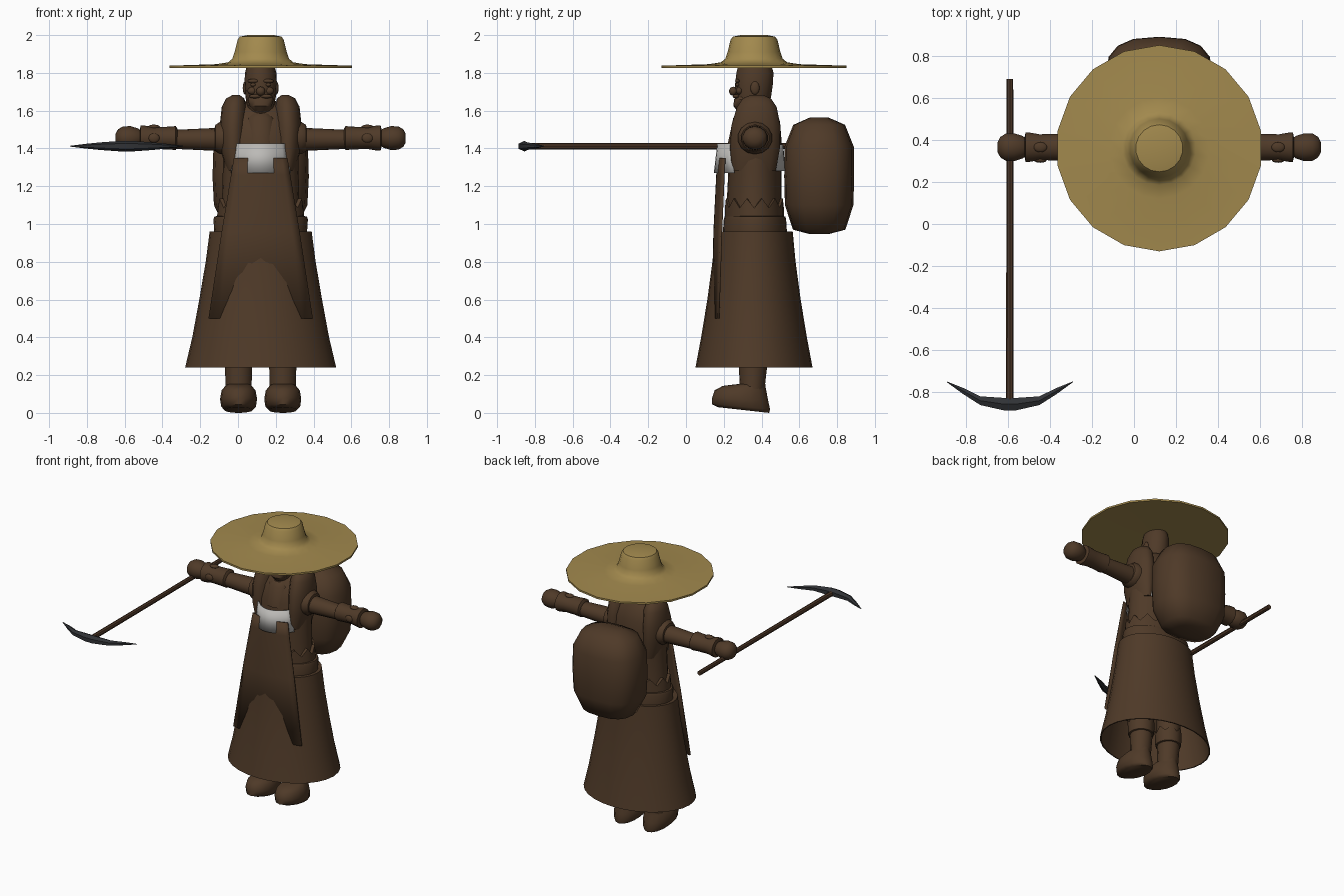
import bpy, bmesh, math
from mathutils import Vector, Matrix

CX, CY = 0.12, 0.365   # body axis


def material(name, rgb):
    m = bpy.data.materials.new(name)
    m.diffuse_color = (*rgb, 1)
    return m


BROWN = material("brown cloth", (0.078, 0.042, 0.021))
STRAW = material("straw", (0.36, 0.25, 0.075))
WHITE = material("pale linen", (0.50, 0.49, 0.47))
IRON = material("dark iron", (0.03, 0.032, 0.036))
WOOD = material("wood", (0.075, 0.038, 0.02))


def finish(name, bm, mat, angle=40):
    bmesh.ops.recalc_face_normals(bm, faces=bm.faces)
    me = bpy.data.meshes.new(name)
    bm.to_mesh(me)
    bm.free()
    me.materials.append(mat)
    ob = bpy.data.objects.new(name, me)
    bpy.context.collection.objects.link(ob)
    bpy.context.view_layer.objects.active = ob
    ob.select_set(True)
    bpy.ops.object.shade_smooth_by_angle(angle=math.radians(angle))
    ob.select_set(False)
    return ob


def loft(name, rings, mat, n=20, axis='Z', caps=True, power=1.0, zigzag=None, angle=40):
    """Rings are (position along axis, centre a, centre b, radius a, radius b)."""
    bm = bmesh.new()
    loops = []
    for k, (p, ca, cb, ra, rb) in enumerate(rings):
        loop = []
        for i in range(n):
            t = 2 * math.pi * i / n + math.pi / 2
            c, s = math.cos(t), math.sin(t)
            a = ca + ra * math.copysign(abs(c) ** power, c)
            b = cb + rb * math.copysign(abs(s) ** power, s)
            q = p + (zigzag[1] * (i % 2) if zigzag and k in zigzag[0] else 0)
            loop.append(bm.verts.new({'Z': (a, b, q), 'X': (q, a, b), 'Y': (a, q, b)}[axis]))
        loops.append(loop)
    for l0, l1 in zip(loops, loops[1:]):
        for i in range(n):
            j = (i + 1) % n
            bm.faces.new((l0[i], l0[j], l1[j], l1[i]))
    if caps:
        bm.faces.new(loops[0])
        bm.faces.new(loops[-1])
    return finish(name, bm, mat, angle)


def ball(name, centre, radii, mat, u=16, v=10):
    bm = bmesh.new()
    bmesh.ops.create_uvsphere(bm, u_segments=u, v_segments=v, radius=1,
                              matrix=Matrix.Translation(centre) @ Matrix.Diagonal((*radii, 1)))
    return finish(name, bm, mat, 60)


def sheet(name, rows, mat, thick, n=10):
    """Curved cloth; rows are (z, half width, y at edge, y at middle)."""
    bm = bmesh.new()
    grid = [[bm.verts.new((CX + hw * u, ym + (ye - ym) * u * u, z))
             for u in (2 * i / n - 1 for i in range(n + 1))] for z, hw, ye, ym in rows]
    for a, b in zip(grid, grid[1:]):
        for i in range(n):
            bm.faces.new((a[i], a[i + 1], b[i + 1], b[i]))
    ob = finish(name, bm, mat)
    mod = ob.modifiers.new("thickness", 'SOLIDIFY')
    mod.thickness = thick
    mod.offset = 0


def body(rows):
    return [(z, CX, cy, rx, ry) for z, cy, rx, ry in rows]


# Straw hat: wide flat brim and a tapering crown
loft("straw_hat", [(z, CX, 0.36, r, r) for z, r in (
    (1.835, 0.10), (1.825, 0.49), (1.838, 0.49), (1.846, 0.24), (1.856, 0.175), (1.875, 0.152),
    (1.91, 0.14), (1.975, 0.124), (1.992, 0.112), (2.0, 0.07))], STRAW, 18)

# Head, with beard, nose, moustache, brows and ears
loft("head", body([(1.56, 0.37, 0.05, 0.06), (1.62, 0.345, 0.07, 0.08), (1.67, 0.355, 0.08, 0.095),
                   (1.74, 0.36, 0.086, 0.10), (1.80, 0.365, 0.083, 0.098), (1.85, 0.365, 0.07, 0.085)]), BROWN, 16)
loft("beard", body([(1.595, 0.30, 0.03, 0.025), (1.625, 0.295, 0.06, 0.045),
                    (1.66, 0.30, 0.07, 0.045), (1.685, 0.31, 0.055, 0.04)]), BROWN, 14)
ball("nose", (CX, 0.25, 1.703), (0.024, 0.022, 0.024), BROWN)
for s in (-1, 1):
    ball("moustache", (CX + s * 0.03, 0.265, 1.676), (0.032, 0.018, 0.011), BROWN)
    ball("cheek", (CX + s * 0.045, 0.282, 1.705), (0.025, 0.018, 0.02), BROWN)
    ball("eyebrow", (CX + s * 0.04, 0.272, 1.757), (0.03, 0.012, 0.011), BROWN)
    ball("eye", (CX + s * 0.04, 0.272, 1.737), (0.015, 0.01, 0.009), BROWN)
    ball("ear", (CX + s * 0.083, 0.365, 1.72), (0.012, 0.024, 0.035), BROWN)

# Torso, belt and zigzag waist trim
loft("torso", body([(0.95, 0.365, 0.225, 0.155), (1.1, 0.36, 0.205, 0.145), (1.3, 0.365, 0.20, 0.14),
                    (1.45, 0.37, 0.20, 0.135), (1.54, 0.38, 0.185, 0.118), (1.61, 0.39, 0.14, 0.085),
                    (1.65, 0.40, 0.08, 0.05)]), BROWN, 24)
loft("belt", body([(0.95, 0.365, 0.245, 0.17), (1.025, 0.365, 0.25, 0.165), (1.04, 0.365, 0.245, 0.16),
                   (1.045, 0.365, 0.20, 0.13)]), BROWN, 24)
loft("waist_trim", body([(1.03, 0.362, 0.232, 0.157), (1.085, 0.362, 0.226, 0.156),
                         (1.085, 0.362, 0.19, 0.13)]), BROWN, 24, zigzag=((1, 2), 0.05), caps=False)

# Long flared skirt, open underneath
loft("skirt", body([(0.955, 0.362, 0.22, 0.15), (0.96, 0.36, 0.27, 0.205), (0.8, 0.36, 0.291, 0.22),
                    (0.6, 0.36, 0.325, 0.247), (0.4, 0.36, 0.362, 0.28), (0.24, 0.36, 0.40, 0.31),
                    (0.24, 0.36, 0.392, 0.302), (0.6, 0.36, 0.317, 0.239), (0.95, 0.36, 0.25, 0.19)]),
     BROWN, 28, caps=False)

# Apron and pale linen bands on chest and back
sheet("apron", [(1.35, 0.14, 0.205, 0.175), (1.26, 0.155, 0.20, 0.165), (0.96, 0.205, 0.187, 0.15),
                (0.5, 0.275, 0.172, 0.14)], BROWN, 0.01)
sheet("chest_band", [(1.425, 0.135, 0.255, 0.17), (1.27, 0.155, 0.255, 0.152)], WHITE, 0.009)
sheet("back_band", [(1.42, 0.135, 0.45, 0.51), (1.28, 0.155, 0.45, 0.522)], WHITE, 0.009)
loft("collar_panel", body([(1.42, 0.30, 0.09, 0.08), (1.56, 0.31, 0.075, 0.06), (1.585, 0.32, 0.05, 0.04)]), BROWN, 14)

# Rounded backpack
loft("backpack", [(z, CX, 0.705, 0.255 * a, 0.185 * b) for z, a, b in (
    (0.948, 0.40, 0.30), (0.97, 0.72, 0.75), (1.10, 0.97, 0.98), (1.25, 1.0, 1.0),
    (1.41, 0.98, 0.99), (1.525, 0.76, 0.74), (1.565, 0.36, 0.25))], BROWN, 16, power=0.75, angle=60)

for s in (-1, 1):
    # Shoulders and arms stretched sideways
    loft("shoulder_drape", [(z, CX + s * x, y, rx, ry) for z, x, y, rx, ry in (
        (1.28, 0.135, 0.36, 0.045, 0.115), (1.40, 0.145, 0.365, 0.07, 0.132), (1.52, 0.145, 0.37, 0.072, 0.13),
        (1.62, 0.14, 0.375, 0.066, 0.105), (1.665, 0.135, 0.375, 0.048, 0.075),
        (1.682, 0.13, 0.375, 0.02, 0.035))], BROWN, 16, angle=60)
    AX = [("upper_arm", ((0.15, 0.07), (0.30, 0.062), (0.46, 0.054), (0.62, 0.05))),
          ("shoulder_cuff", ((0.17, 0.09), (0.215, 0.092), (0.24, 0.075), (0.245, 0.05))),
          ("forearm_cuff", ((0.44, 0.052), (0.45, 0.068), (0.50, 0.064), (0.57, 0.063),
                            (0.62, 0.072), (0.635, 0.072), (0.64, 0.05))),
          ("hand", ((0.63, 0.04), (0.65, 0.055), (0.69, 0.068), (0.73, 0.066), (0.755, 0.05), (0.768, 0.025)))]
    for name, rings in AX:
        zc = 1.448 if name == "upper_arm" else 1.455
        loft(name, [(CX + s * d, CY, zc, r, r * 0.93) for d, r in rings], BROWN, 14, 'X')
    ball("cuff_stud", (CX + s * 0.565, CY, 1.514), (0.032, 0.024, 0.012), BROWN)
    ball("cuff_stud_front", (CX + s * 0.565, 0.303, 1.455), (0.03, 0.012, 0.024), BROWN)

    # Leg, boot and zigzag boot cuff
    X = CX + s * 0.117
    loft("leg", [(0.12, X, 0.35, 0.07, 0.065), (0.25, X, 0.355, 0.074, 0.075),
                 (0.5, X, 0.36, 0.08, 0.085), (0.95, X, 0.36, 0.09, 0.1)], BROWN, 14)
    loft("boot_cuff", [(0.27, X, 0.355, 0.07, 0.07), (0.275, X, 0.355, 0.085, 0.085),
                       (0.35, X, 0.355, 0.09, 0.09), (0.35, X, 0.355, 0.06, 0.06)],
         BROWN, 14, zigzag=((2, 3), 0.04))
    boot = loft("boot", [(z, X, (y0 + y1) / 2, rx, (y1 - y0) / 2) for z, y0, y1, rx in (
        (0.03, 0.17, 0.44, 0.075), (0.045, 0.138, 0.445, 0.092), (0.08, 0.138, 0.435, 0.098),
        (0.12, 0.152, 0.425, 0.09), (0.143, 0.195, 0.42, 0.07), (0.152, 0.27, 0.42, 0.06))], BROWN, 16, angle=60)
    for v in boot.data.vertices:      # heel sits lower than the toe
        v.co.z -= 0.03 * max(0, (v.co.y - 0.17) / 0.27) * max(0, 1 - (v.co.z - 0.03) / 0.1)

# Pickaxe: long handle and curved two-pointed head
PX, PZ = -0.59, 1.412
loft("pickaxe_handle", [(-0.84, PX, PZ, 0.018, 0.018), (0.69, PX, PZ, 0.016, 0.016)], WOOD, 8, 'Y')
loft("pickaxe_head", [(PX + d, y, PZ, w, h) for d, y, w, h in (
    (-0.30, -0.75, 0.002, 0.002), (-0.22, -0.795, 0.017, 0.012), (-0.14, -0.84, 0.024, 0.02),
    (-0.03, -0.856, 0.034, 0.028), (0.03, -0.856, 0.034, 0.028), (0.14, -0.84, 0.024, 0.02),
    (0.22, -0.795, 0.017, 0.012), (0.30, -0.75, 0.002, 0.002))], IRON, 6, 'X', angle=25)
